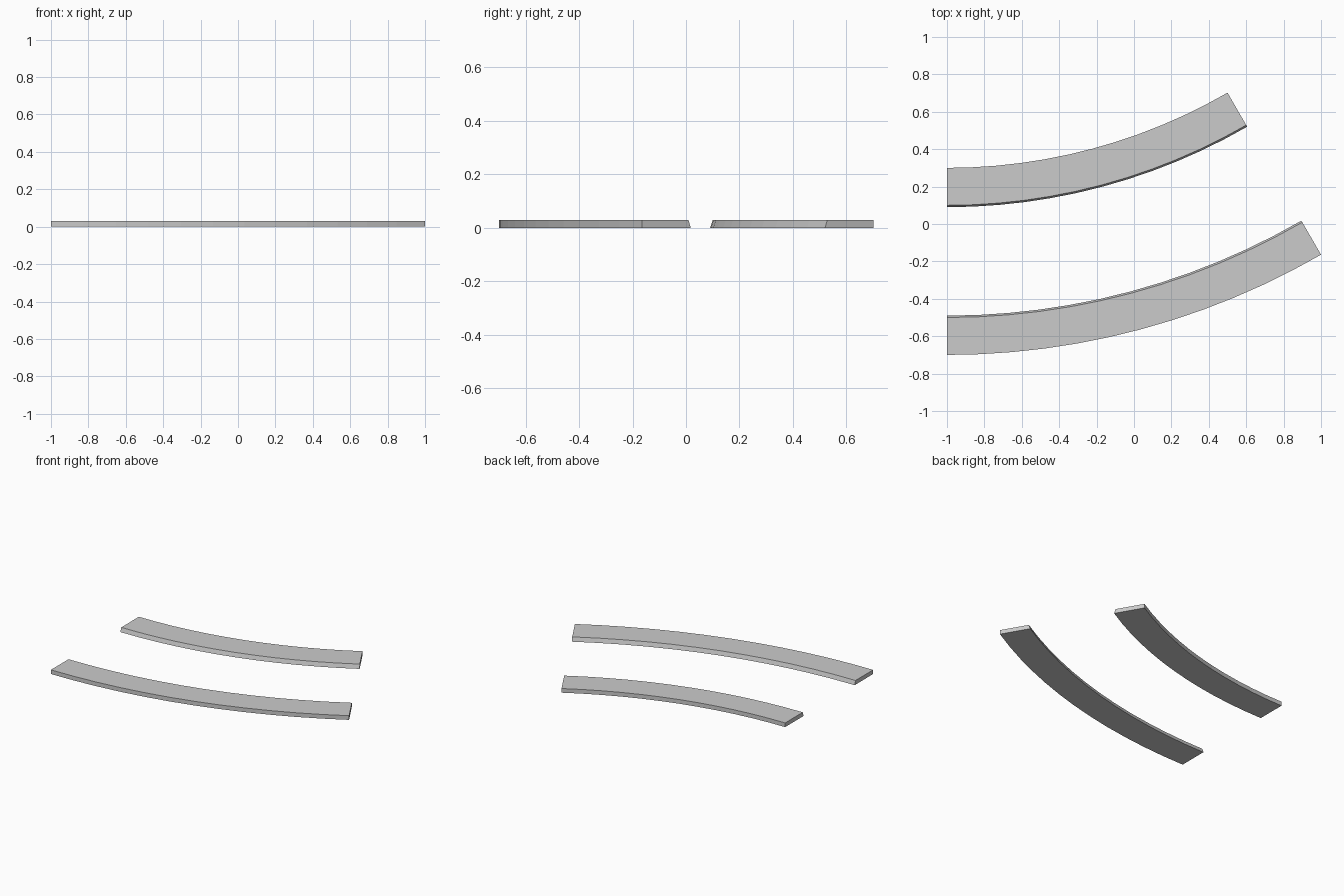
import bpy, bmesh, math

if "Cube" in bpy.data.objects:
    bpy.data.objects.remove(bpy.data.objects["Cube"])

CENTRE = (-1.0, 3.3)
SWEEP = math.radians(30)
SEGMENTS = 12


def curved_slab(name, profile):
    """Sweep a closed (radius, height) profile around the shared centre."""
    bm = bmesh.new()
    rings = []
    for i in range(SEGMENTS + 1):
        a = SWEEP * i / SEGMENTS
        rings.append([bm.verts.new((CENTRE[0] + r * math.sin(a),
                                    CENTRE[1] - r * math.cos(a), z))
                      for r, z in profile])
    n = len(profile)
    for a, b in zip(rings, rings[1:]):
        for k in range(n):
            bm.faces.new((a[k], a[(k + 1) % n], b[(k + 1) % n], b[k]))
    bm.faces.new(rings[0])
    bm.faces.new(rings[-1])
    bmesh.ops.recalc_face_normals(bm, faces=bm.faces)
    mesh = bpy.data.meshes.new(name)
    bm.to_mesh(mesh)
    bm.free()
    obj = bpy.data.objects.new(name, mesh)
    bpy.context.collection.objects.link(obj)


# Two concentric strips; the sides facing each other flare slightly at the foot
curved_slab("inner_curved_slab", [(3.0, 0), (3.21, 0), (3.2, 0.03), (3.0, 0.03)])
curved_slab("outer_curved_slab", [(3.79, 0), (4.0, 0), (4.0, 0.03), (3.8, 0.03)])
